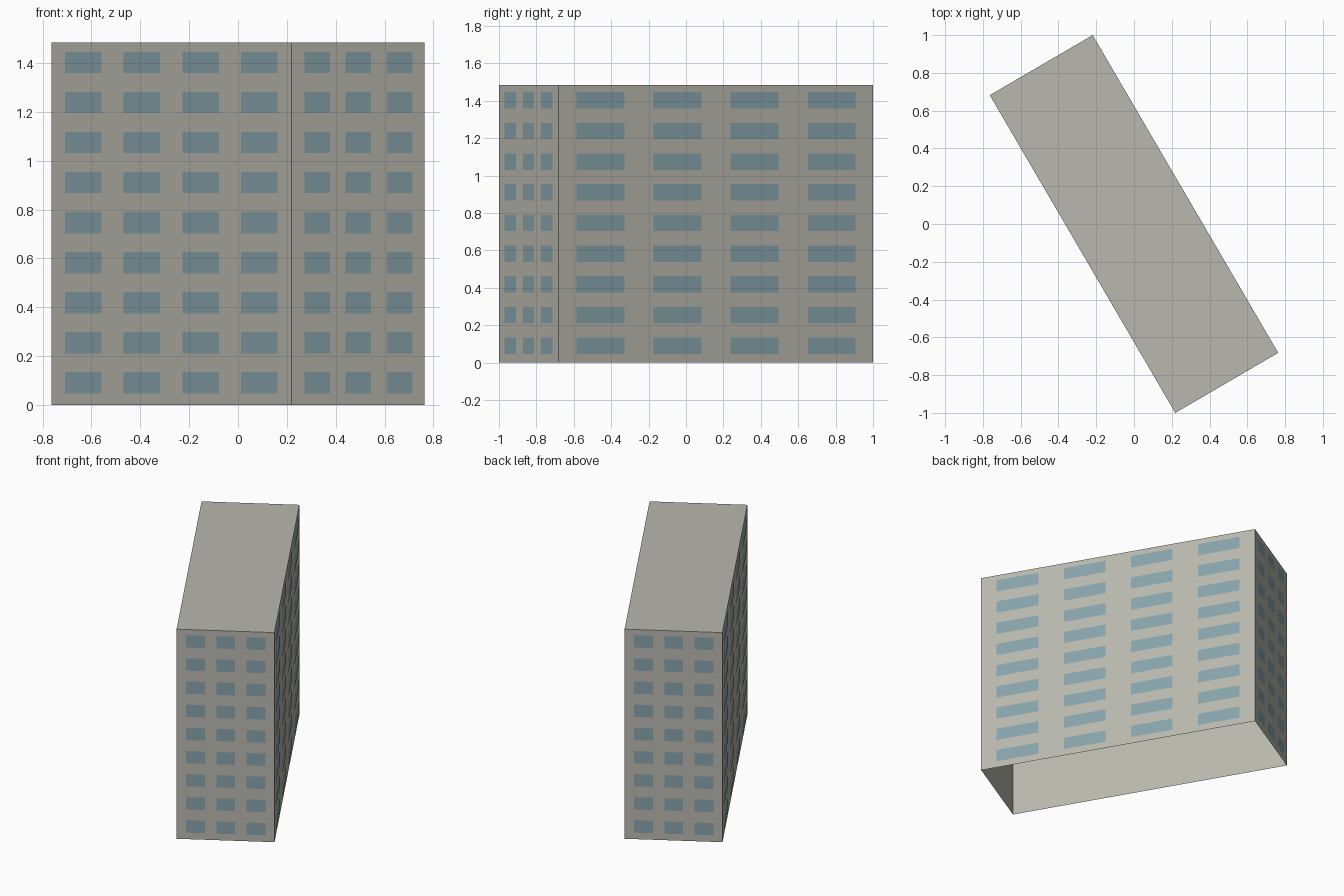
import bpy
import bmesh
import math
from mathutils import Vector, Matrix

cube = bpy.data.objects.get("Cube")
if cube:
    bpy.data.objects.remove(cube, do_unlink=True)

WIDTH, LENGTH, HEIGHT = 0.631, 1.948, 1.485
TURN = Matrix.Rotation(math.radians(30.28), 4, "Z")
UP = Vector((0, 0, 1))


def material(name, color):
    mat = bpy.data.materials.new(name)
    mat.use_nodes = True
    mat.diffuse_color = color
    bsdf = mat.node_tree.nodes["Principled BSDF"]
    bsdf.inputs["Base Color"].default_value = color
    bsdf.inputs["Roughness"].default_value = 0.9
    return mat


def make_object(name, bm, mat):
    mesh = bpy.data.meshes.new(name)
    bm.transform(TURN)
    bm.to_mesh(mesh)
    bm.free()
    mesh.materials.append(mat)
    obj = bpy.data.objects.new(name, mesh)
    bpy.context.collection.objects.link(obj)
    return obj


concrete = material("warm grey concrete", (0.485, 0.479, 0.424, 1))
glass = material("blue grey glass", (0.245, 0.37, 0.412, 1))

# Hollow block: walls and flat roof, open underneath
bm = bmesh.new()
bmesh.ops.create_cube(bm, size=1)
bmesh.ops.scale(bm, vec=(WIDTH, LENGTH, HEIGHT), verts=bm.verts)
bmesh.ops.translate(bm, vec=UP * HEIGHT / 2, verts=bm.verts)
floor = [f for f in bm.faces if f.normal.z < -0.5]
bmesh.ops.delete(bm, geom=floor, context="FACES_ONLY")
make_object("building_shell", bm, concrete)


# Window panes: a grid of thin plates on each wall
def add_windows(name, angle, span, depth, columns, start, pitch, width):
    bm = bmesh.new()
    along = Vector((math.cos(angle), math.sin(angle), 0))
    out = along.cross(UP)
    corner = out * (depth / 2 + 0.002) - along * span / 2
    for row in range(9):
        low = 0.047 + row * 0.164
        for col in range(columns):
            left = (start + col * pitch) * span
            right = left + width * span
            pane = [(left, low), (right, low), (right, low + 0.087), (left, low + 0.087)]
            bm.faces.new([bm.verts.new(corner + along * u + UP * z) for u, z in pane])
    make_object(name, bm, glass)


for side, angle in (("front", 0), ("back", math.pi)):
    add_windows(side + "_end_windows", angle, WIDTH, LENGTH, 3, 0.097, 0.309, 0.192)
for side, angle in (("left", math.pi / 2), ("right", -math.pi / 2)):
    add_windows(side + "_long_windows", angle, LENGTH, WIDTH, 4, 0.057, 0.245, 0.152)
